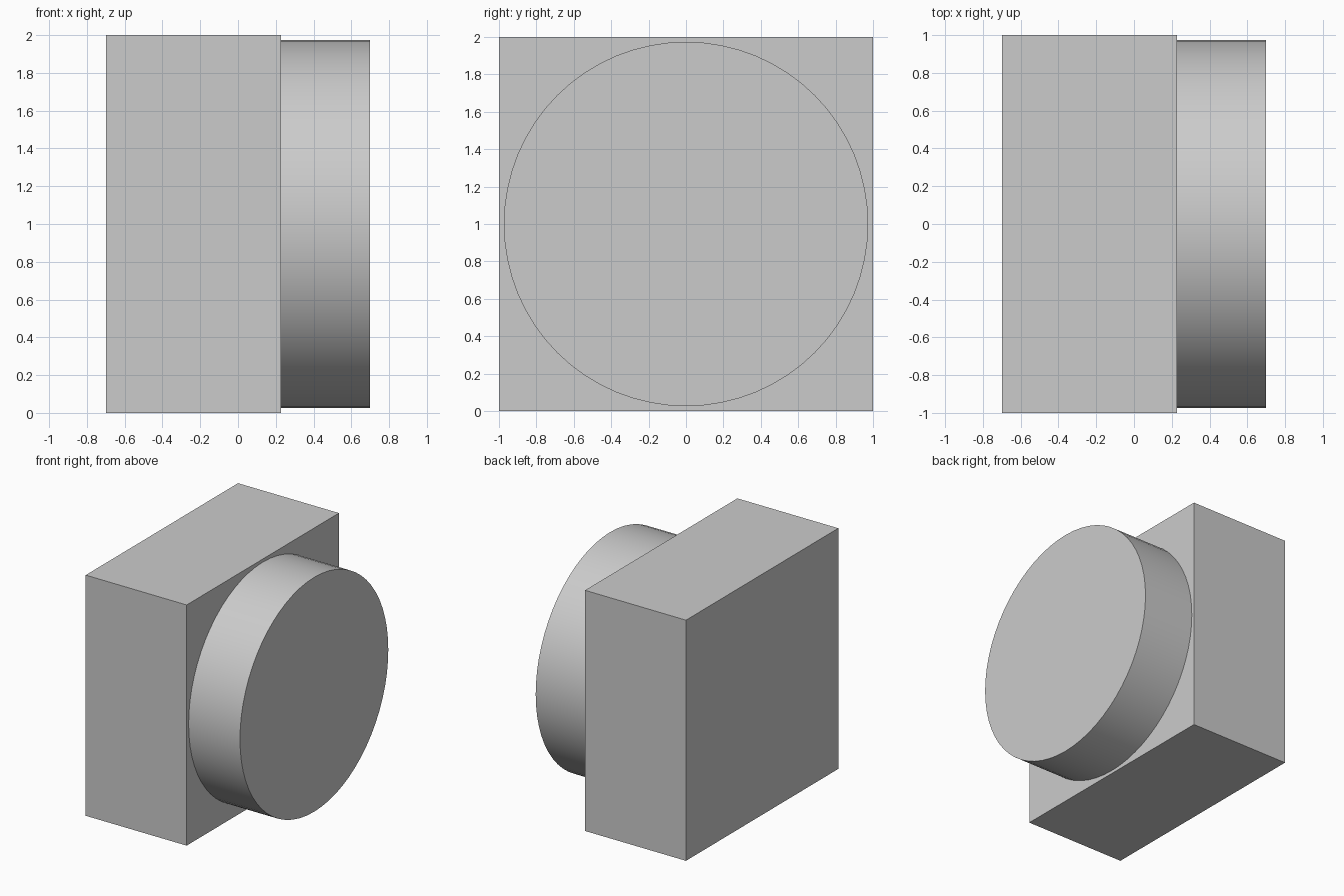
import bpy
import math

cube = bpy.data.objects.get("Cube")
if cube:
    bpy.data.objects.remove(cube, do_unlink=True)

grey = bpy.data.materials.new("light_grey")
grey.use_nodes = True
colour = (0.6, 0.6, 0.6, 1)
grey.diffuse_color = colour
grey.node_tree.nodes["Principled BSDF"].inputs["Base Color"].default_value = colour

LEFT, STEP, RIGHT = -0.7, 0.228, 0.7  # ends of the block and the disc along x

# Square block
bpy.ops.mesh.primitive_cube_add(size=1, location=((LEFT + STEP) / 2, 0, 1))
block = bpy.context.object
block.name = "square_block"
block.scale = (STEP - LEFT, 2, 2)
bpy.ops.object.transform_apply(location=False, rotation=False, scale=True)
block.data.materials.append(grey)

# Round disc standing out from the block's side
bpy.ops.mesh.primitive_cylinder_add(
    vertices=64, radius=0.974, depth=RIGHT - STEP,
    location=((STEP + RIGHT) / 2, 0, 1), rotation=(0, math.pi / 2, 0))
disc = bpy.context.object
disc.name = "round_disc"
disc.data.materials.append(grey)
bpy.ops.object.shade_smooth_by_angle(angle=math.radians(30))
